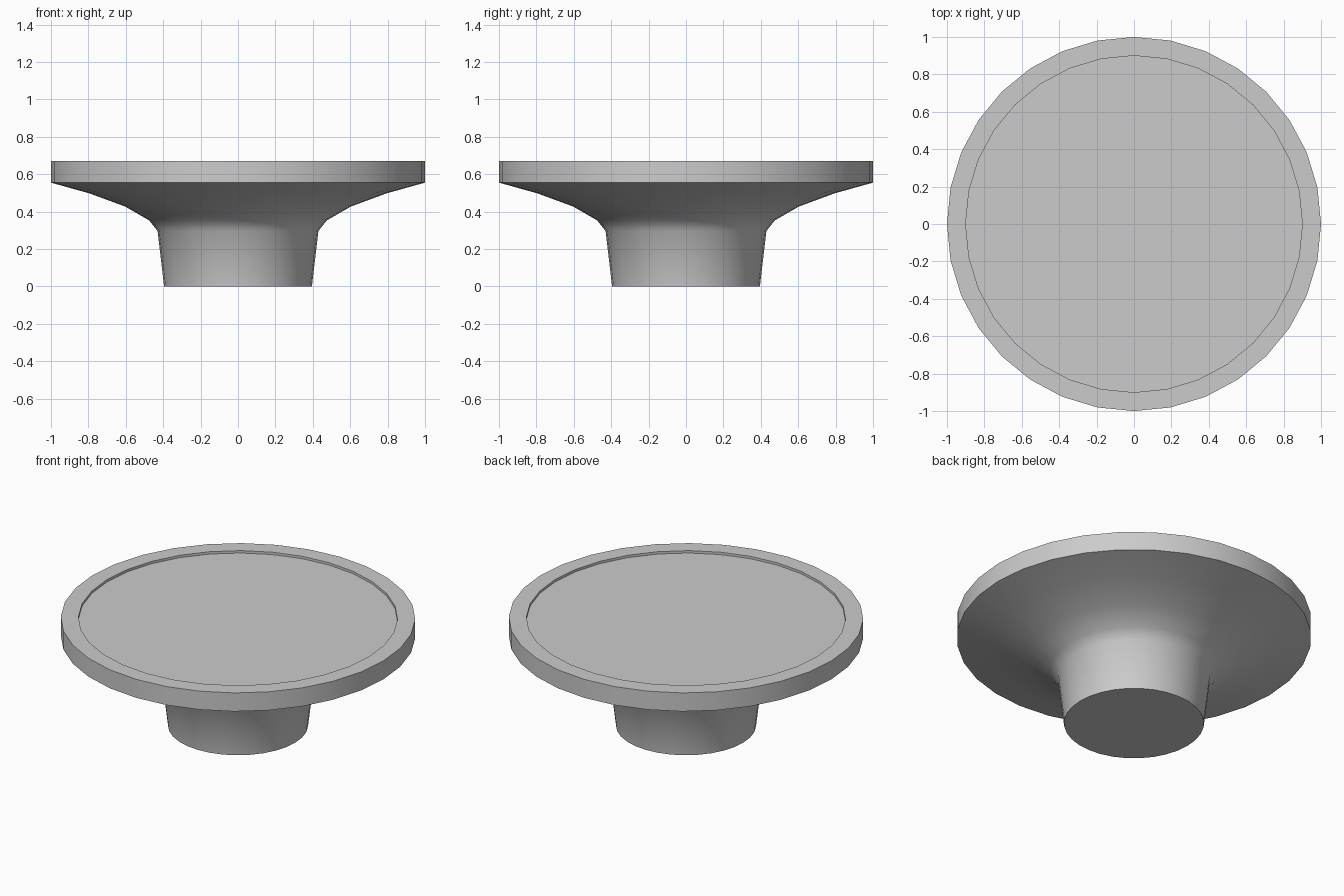
import bpy, bmesh
from math import radians, tau

if "Cube" in bpy.data.objects:
    bpy.data.objects.remove(bpy.data.objects["Cube"])


def lathe(name, profile, sides):
    """Spin a (radius, height) profile around z; zero-radius ends close the caps."""
    bm = bmesh.new()
    verts = [bm.verts.new((r, 0, z)) for r, z in profile]
    edges = [bm.edges.new(pair) for pair in zip(verts, verts[1:])]
    bmesh.ops.spin(bm, geom=verts + edges, cent=(0, 0, 0), axis=(0, 0, 1),
                   angle=tau, steps=sides, use_duplicate=False)
    bmesh.ops.remove_doubles(bm, verts=bm.verts, dist=0.0005)
    bmesh.ops.recalc_face_normals(bm, faces=bm.faces)
    mesh = bpy.data.meshes.new(name)
    bm.to_mesh(mesh)
    bm.free()
    obj = bpy.data.objects.new(name, mesh)
    bpy.context.collection.objects.link(obj)
    bpy.context.view_layer.objects.active = obj
    obj.select_set(True)
    bpy.ops.object.shade_smooth_by_angle(angle=radians(40))
    obj.select_set(False)
    return obj


# Stem, flared underside, straight rim and shallow recessed top
lathe("pedestal_knob", [
    (0, 0), (0.395, 0), (0.43, 0.297),
    (0.476, 0.354), (0.605, 0.428), (0.795, 0.498), (1.0, 0.555),
    (1.0, 0.67), (0.9, 0.67),
    (0.9, 0.655), (0, 0.655),
], 32)
